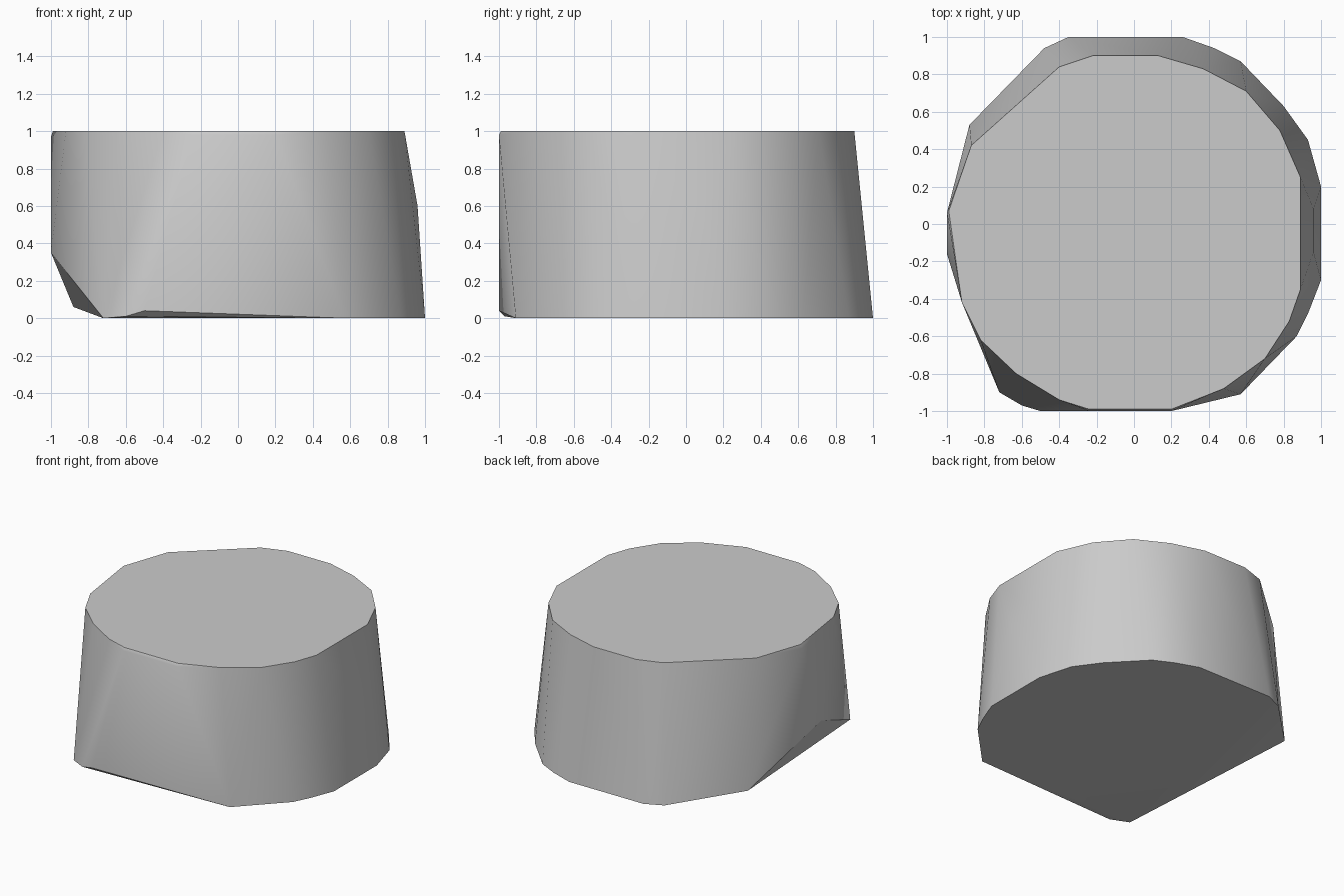
import bpy
import bmesh
import math

# Remove only the default cube
default_cube = bpy.data.objects.get("Cube")
if default_cube:
    bpy.data.objects.remove(default_cube, do_unlink=True)


def make_material(name, colour):
    """Plain matte material with matching viewport and render colour."""
    material = bpy.data.materials.new(name)
    material.use_nodes = True
    material.diffuse_color = colour
    shader = material.node_tree.nodes["Principled BSDF"]
    shader.inputs["Base Color"].default_value = colour
    shader.inputs["Roughness"].default_value = 0.9
    return material


def at_height(outline, z):
    """Lift a flat outline to a given height."""
    return [(x, y, z) for x, y in outline]


def build_hull(name, points, material):
    """Wrap a tight convex skin around the points."""
    mesh = bpy.data.meshes.new(name)
    bm = bmesh.new()
    for point in points:
        bm.verts.new(point)
    hull = bmesh.ops.convex_hull(bm, input=bm.verts[:])
    leftovers = {v for v in hull["geom_interior"] + hull["geom_unused"]
                 if isinstance(v, bmesh.types.BMVert)}
    bmesh.ops.delete(bm, geom=list(leftovers), context="VERTS")
    # Merge the coplanar triangles of the cap and base into clean faces
    bmesh.ops.dissolve_limit(bm, angle_limit=math.radians(0.5),
                             verts=bm.verts[:], edges=bm.edges[:])
    bmesh.ops.recalc_face_normals(bm, faces=bm.faces[:])
    bm.to_mesh(mesh)
    bm.free()
    mesh.materials.append(material)
    obj = bpy.data.objects.new(name, mesh)
    bpy.context.collection.objects.link(obj)
    return obj


# Flat cap outline, counter-clockwise from the right side
top_outline = [
    (-.99, .07), (-.92, -.42), (-.82, -.62), (-.63, -.8), (-.4, -.94),
    (-.24, -.99), (.2, -.99), (.48, -.88), (.7, -.72), (.83, -.52),
    (.89, -.35), (.89, .25), (.78, .5), (.6, .71), (.37, .83),
    (.13, .9), (-.22, .9), (-.4, .84), (-.87, .42),
]

# Wider base outline
base_outline = [
    (-.72, -.9), (.57, -.91), (.87, -.6), (.93, -.48), (1, -.3),
    (1, .2), (.93, .45), (.8, .63), (.57, .87), (.43, .94),
    (.26, 1), (-.35, 1), (-.48, .94),
]

# Corners where the base lifts and the wall bulges
wall_corners = [
    (-.6, -.97, .01), (-.5, -1, .04), (-.24, -1, .98), (.2, -1, .98),
    (-.88, .53, .06), (-1, -.16, .35), (-1, .06, .97),
    (.96, .08, .6), (.96, -.15, .6),
]

stone = make_material("stone grey", (0.6, 0.6, 0.6, 1))
block = build_hull(
    "stone_block",
    at_height(top_outline, 1) + at_height(base_outline, 0) + wall_corners,
    stone,
)

# Soft walls with crisp cap and base edges
bpy.ops.object.select_all(action="DESELECT")
block.select_set(True)
bpy.context.view_layer.objects.active = block
bpy.ops.object.shade_smooth_by_angle(angle=math.radians(30))
